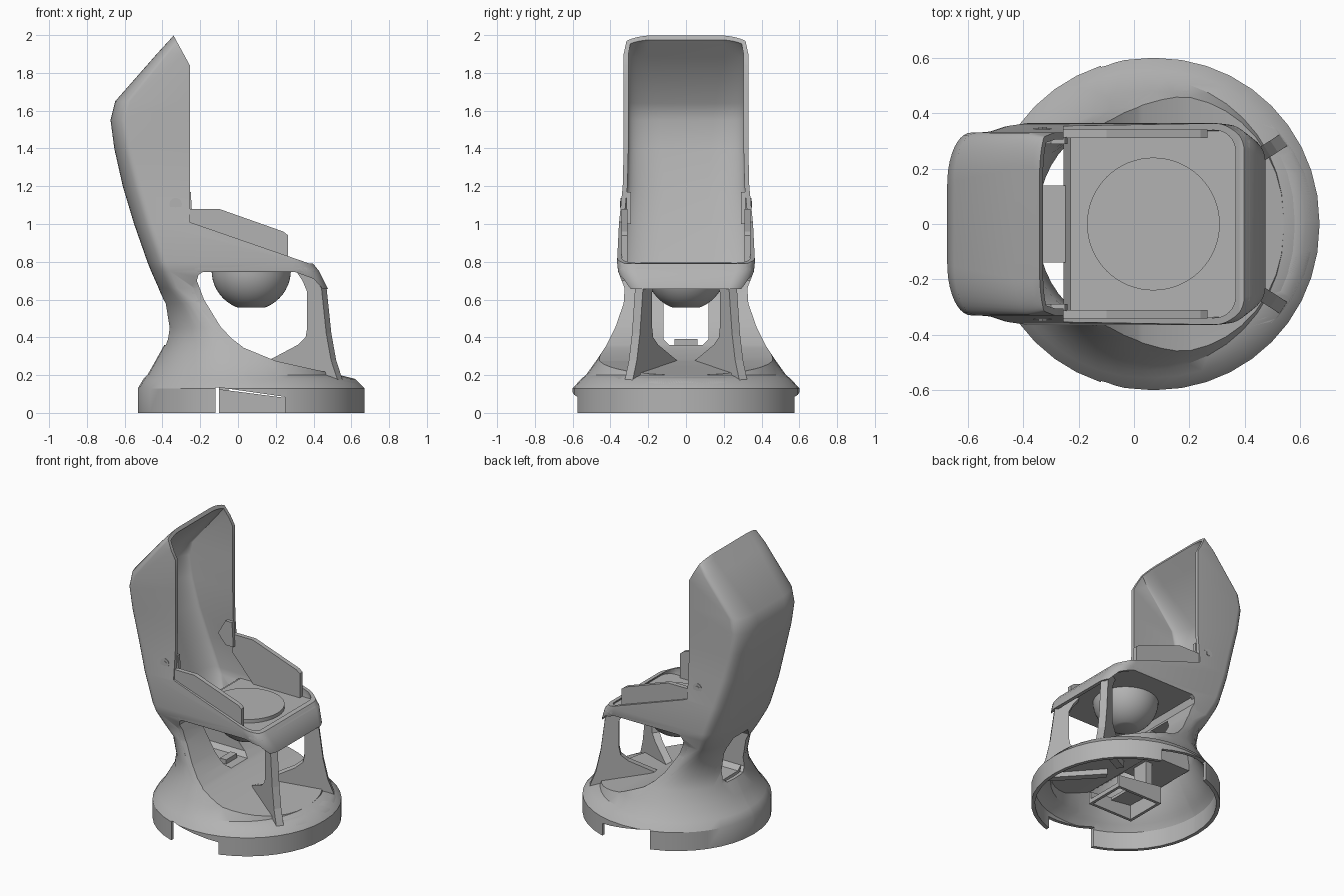
import bpy, bmesh, math
from mathutils import Vector

cube = bpy.data.objects.get("Cube")
if cube:
    bpy.data.objects.remove(cube, do_unlink=True)

grey = bpy.data.materials.new("plain grey")
grey.use_nodes = True
grey.diffuse_color = (0.45, 0.45, 0.45, 1)
grey.node_tree.nodes["Principled BSDF"].inputs["Base Color"].default_value = grey.diffuse_color


def finish(name, bm):
    """Turn a bmesh into a named grey object."""
    bmesh.ops.recalc_face_normals(bm, faces=bm.faces)
    mesh = bpy.data.meshes.new(name)
    bm.to_mesh(mesh)
    bm.free()
    mesh.materials.append(grey)
    obj = bpy.data.objects.new(name, mesh)
    bpy.context.collection.objects.link(obj)
    return obj


def activate(obj):
    bpy.ops.object.select_all(action='DESELECT')
    obj.select_set(True)
    bpy.context.view_layer.objects.active = obj


def boolean(obj, cutter, operation='DIFFERENCE', keep=False):
    mod = obj.modifiers.new("cut", 'BOOLEAN')
    mod.operation, mod.object, mod.solver = operation, cutter, 'EXACT'
    activate(obj)
    bpy.ops.object.modifier_apply(modifier=mod.name)
    if not keep:
        bpy.data.objects.remove(cutter, do_unlink=True)


def smooth(obj, angle=32):
    activate(obj)
    bpy.ops.object.shade_smooth_by_angle(angle=math.radians(angle))


def prism(name, outline, place, low, high):
    """Extrude a 2D outline; place(a, b, t) gives the 3D point."""
    bm = bmesh.new()
    ends = [[bm.verts.new(place(a, b, t)) for a, b in outline] for t in (low, high)]
    for end in ends:
        bm.faces.new(end)
    for i in range(len(outline)):
        j = (i + 1) % len(outline)
        bm.faces.new((ends[0][i], ends[0][j], ends[1][j], ends[1][i]))
    return finish(name, bm)


def along_y(a, b, t):
    return (a, t, b)


def along_x(a, b, t):
    return (t, a, b)


def box(name, x, y, z):
    return prism(name, [(x[0], z[0]), (x[1], z[0]), (x[1], z[1]), (x[0], z[1])], along_y, *y)


def cylinder(name, radius, depth, place, turn=0, sides=48):
    bm = bmesh.new()
    bmesh.ops.create_cone(bm, cap_ends=True, segments=sides, radius1=radius, radius2=radius, depth=depth)
    obj = finish(name, bm)
    obj.location = place
    obj.rotation_euler.x = turn
    smooth(obj)


# Body sections: height, back x, front x, half width, corner radius
SECTIONS = [
    (0, -.53, .67, .6, .59), (.13, -.53, .67, .6, .59), (.18, -.5, .62, .555, .54),
    (.2, -.48, .54, .53, .5), (.27, -.44, .51, .48, .44), (.36, -.39, .49, .42, .36),
    (.45, -.375, .485, .375, .28), (.58, -.395, .48, .33, .18), (.66, -.42, .475, .325, .1),
    (.75, -.46, .43, .36, .1), (.8, -.48, .39, .365, .1), (1, -.55, .39, .355, .1),
    (1.2, -.61, .39, .335, .1), (1.4, -.655, .39, .33, .09), (1.55, -.675, .39, .33, .085),
    (1.65, -.65, .39, .33, .08), (1.9, -.43, .39, .33, .06), (1.97, -.366, .39, .315, .05),
    (2, -.34, .39, .28, .05)]


def section(z, back, front, half, radius, steps=10):
    """Rounded rectangle whose back corners are drawn out sideways into a bow."""
    points = []
    corners = [(front, half), (back, half), (back, -half), (front, -half)]
    for k, (x, y) in enumerate(corners):
        wide = radius if x == front else min(half * .985, radius * 2.2)
        cx = x - math.copysign(radius, x - (back + front) / 2)
        cy = y - math.copysign(wide, y)
        for s in range(steps + 1):
            angle = math.pi / 2 * (k + s / steps)
            points.append((cx + radius * math.cos(angle), cy + wide * math.sin(angle), z))
    return points


def loft(name, capped):
    bm = bmesh.new()
    rings = [[bm.verts.new(p) for p in section(*row)] for row in SECTIONS]
    for low, high in zip(rings, rings[1:]):
        for i in range(len(low)):
            j = (i + 1) % len(low)
            bm.faces.new((low[i], low[j], high[j], high[i]))
    if capped:
        bm.faces.new(rings[0])
        bm.faces.new(rings[-1])
    return finish(name, bm)


# Shell: hollow loft with hood, cut open at the front
body = loft("body_shell", False)
wall = body.modifiers.new("wall", 'SOLIDIFY')
wall.thickness, wall.offset = .025, -1
activate(body)
bpy.ops.object.modifier_apply(modifier="wall")

front_opening = [(-.255, 1.01), (-.255, 1.84), (-.345, 2.005), (-.345, 2.2), (1, 2.2), (1, .79), (.38, .79)]
boolean(body, prism("front_cutter", front_opening, along_y, -1, 1))

# Side windows run through to the open front
side_window = [(-.24, .67), (-.225, .72), (-.18, .75), (.29, .75), (.4, .71), (.45, .655), (1, .655),
               (1, .19), (.53, .19), (.2, .265), (.02, .325), (-.1, .42), (-.19, .54)]
boolean(body, prism("side_cutter", side_window, along_y, -1, 1))

# Notches on both sides of the base ring
notch = [(-.12, -.1), (.25, -.1), (.25, .085), (-.1, .135), (-.12, .135)]
boolean(body, prism("notch_cutter", notch, along_y, -1, 1))

# Deck that sweeps up into the rear wall, and seat floor, trimmed to the body
sweep = [(-.2, .765), (-.218, .7), (-.18, .6), (-.095, .46), (-.035, .395), (.03, .345), (.2, .275), (.64, .178),
         (.64, .153), (.2, .235), (.01, .3), (-.12, .41), (-.21, .54), (-.255, .67), (-.23, .765)]
outline = loft("outline_helper", True)
deck = prism("deck_and_rear_wall", sweep, along_y, -.7, .7)
floor = box("seat_floor", (-.215, .42), (-.5, .5), (.745, .77))
for part in (deck, floor):
    boolean(part, outline, 'INTERSECT', keep=True)
bpy.data.objects.remove(outline, do_unlink=True)

# Back window tunnel through the shell and the rear wall
tunnel = prism("back_window_tunnel", [(-.34, .335), (.02, .335), (-.11, .45), (-.19, .6), (-.225, .7),
                                      (-.4, .7), (-.35, .5)], along_y, -.14, .14)
back_window = [(-.12, .39), (-.09, .36), (.09, .36), (.12, .39), (.12, .62), (.08, .68), (-.08, .68), (-.12, .62)]
back_cutter = prism("back_cutter", back_window, along_x, -1, .1)
for part in (body, deck, tunnel):
    boolean(part, back_cutter, keep=True)
    smooth(part)
bpy.data.objects.remove(back_cutter, do_unlink=True)

# Round lid and bowl under the floor
cylinder("round_lid", .24, .04, (.07, 0, .775), sides=64)
bm = bmesh.new()
bmesh.ops.create_uvsphere(bm, u_segments=48, v_segments=24, radius=.21)
for height, direction in ((0, 1), (-.198, -1)):
    bmesh.ops.bisect_plane(bm, geom=bm.verts[:] + bm.edges[:] + bm.faces[:], plane_co=(0, 0, height),
                           plane_no=(0, 0, direction), clear_outer=True)
bmesh.ops.holes_fill(bm, edges=[e for e in bm.edges if e.is_boundary])
bowl = finish("bowl", bm)
bowl.location = (.07, 0, .755)
smooth(bowl)

# Parts repeated on both sides
fin = [(-.25, .2), (-.25, .275), (-.06, .36), (-.01, .4), (0, .45), (0, .64), (-.03, .7), (-.07, .75), (.02, .75),
       (.09, .66), (.12, .42), (.15, .28), (.2, .15), (.1, .15)]
panel = [(-.26, .95), (-.26, 1.08), (-.1, 1.08), (.24, .96), (.265, .94), (.265, .77), (-.1, .77)]
tab = [(-.36, 1.07), (-.3, 1.17), (-.25, 1.17), (-.24, 1.0), (-.3, 1.0)]
tray_side = [(-.1, 0), (.25, 0), (.25, .08), (-.1, .125)]
for side, word in ((1, "left"), (-1, "right")):
    inward = Vector((.84, .54 * side, 0))
    across = Vector((-.54 * side, .84, 0))
    start = Vector((.38, .2 * side, 0))
    prism(word + "_pillar", fin,
          lambda d, z, t: start + inward * d + across * t + Vector((0, 0, z)), -.025, .025)
    prism(word + "_side_panel", panel, along_y, .31 * side, .342 * side)
    prism(word + "_hinge_tab", tab, along_y, .29 * side, .315 * side)
    cylinder(word + "_screw_rim", .033, .016, (-.33, .338 * side, 1.105), math.pi / 2, 24)
    cylinder(word + "_screw_head", .018, .024, (-.33, .338 * side, 1.105), math.pi / 2, 6)
    prism(word + "_tray_side", tray_side, along_y, .13 * side, .15 * side)

# Tray beneath the deck
box("tray_back", (-.1, -.08), (-.15, .15), (0, .12))
box("tray_front_bar", (.23, .25), (-.15, .15), (0, .03))
box("tray_post", (-.1, -.05), (-.06, .06), (.1, .39))
prism("tray_top", [(-.1, .105), (.08, .082), (.08, .102), (-.1, .125)], along_y, -.15, .15)
